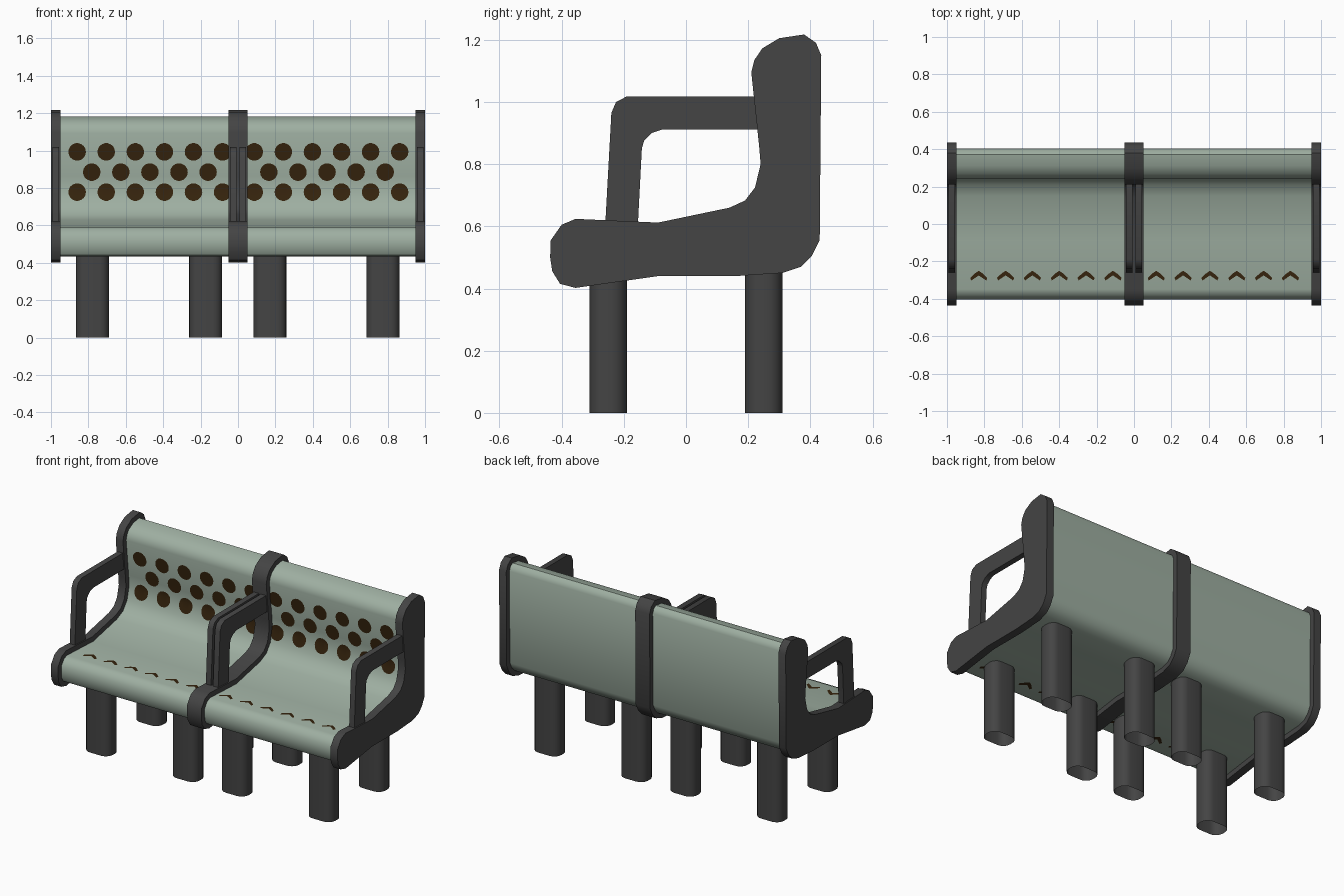
import bpy, bmesh, math
from mathutils import Vector

if "Cube" in bpy.data.objects:
    bpy.data.objects.remove(bpy.data.objects["Cube"])


def material(name, rgb):
    m = bpy.data.materials.new(name)
    m.diffuse_color = (*rgb, 1)
    m.use_nodes = True
    m.node_tree.nodes["Principled BSDF"].inputs["Base Color"].default_value = m.diffuse_color
    return m


GREEN = material("sage green", (0.345, 0.43, 0.36))
DARK = material("charcoal", (0.058, 0.058, 0.058))
BROWN = material("dark brown", (0.036, 0.017, 0.004))

# side outline of the end frames, as (y, z)
FRAME = [(-0.437, 0.50), (-0.435, 0.555), (-0.40, 0.605), (-0.355, 0.624), (-0.09, 0.612),
         (0.14, 0.66), (0.19, 0.683), (0.222, 0.725), (0.24, 0.80), (0.235, 0.86),
         (0.21, 1.095), (0.22, 1.135), (0.245, 1.172), (0.30, 1.205), (0.38, 1.217),
         (0.418, 1.19), (0.435, 1.15), (0.43, 0.555), (0.405, 0.505), (0.37, 0.47),
         (0.31, 0.45), (0.16, 0.44), (-0.09, 0.44), (-0.355, 0.402), (-0.405, 0.415),
         (-0.43, 0.455)]
ARM = [(-0.26, 0.60), (-0.24, 0.965), (-0.225, 1.0), (-0.19, 1.018), (0.26, 1.018),
       (0.26, 0.912), (-0.075, 0.912), (-0.11, 0.90), (-0.135, 0.875), (-0.142, 0.85),
       (-0.155, 0.60)]


def inset(pts, d):
    """Move a clockwise outline inwards by d."""
    out = []
    for i, p in enumerate(pts):
        p = Vector(p)
        a = (p - Vector(pts[i - 1])).normalized()
        b = (Vector(pts[(i + 1) % len(pts)]) - p).normalized()
        na, nb = Vector((a.y, -a.x)), Vector((b.y, -b.x))
        out.append(tuple(p + (na + nb) * d / (1 + na.dot(nb))))
    return out


PANEL = inset(FRAME, 0.032)


def finish(name, bm, mat, angle=40):
    mesh = bpy.data.meshes.new(name)
    bm.to_mesh(mesh)
    bm.free()
    mesh.materials.append(mat)
    mesh.polygons.foreach_set("use_smooth", [True] * len(mesh.polygons))
    mesh.set_sharp_from_angle(angle=math.radians(angle))
    ob = bpy.data.objects.new(name, mesh)
    bpy.context.collection.objects.link(ob)
    return ob


def prism(name, pts, x0, x1, mat):
    bm = bmesh.new()
    f = bm.faces.new([bm.verts.new((x0, y, z)) for y, z in pts])
    ext = bmesh.ops.extrude_face_region(bm, geom=[f], use_keep_orig=True)
    verts = [v for v in ext["geom"] if isinstance(v, bmesh.types.BMVert)]
    bmesh.ops.translate(bm, verts=verts, vec=(x1 - x0, 0, 0))
    bmesh.ops.recalc_face_normals(bm, faces=bm.faces)
    return finish(name, bm, mat)


def lookup(chain, t, key):
    """Interpolate along an outline chain; key is the coordinate given."""
    for p, q in zip(chain, chain[1:]):
        lo, hi = sorted((p[key], q[key]))
        if lo <= t <= hi and hi > lo:
            s = (t - p[key]) / (q[key] - p[key])
            return p[1 - key] + s * (q[1 - key] - p[1 - key])
    return chain[-1][1 - key]


def leg(name, cx, cy):
    """Open tube with a rounded-rectangle section."""
    hx, hy, r = 0.088, 0.06, 0.05
    bm = bmesh.new()
    ring = []
    for k, (sx, sy) in enumerate([(1, 1), (-1, 1), (-1, -1), (1, -1)]):
        for j in range(6):
            a = math.pi / 2 * (k + j / 5)
            ring.append((cx + sx * (hx - r) + r * math.cos(a),
                         cy + sy * (hy - r) + r * math.sin(a)))
    low = [bm.verts.new((x, y, 0)) for x, y in ring]
    top = [bm.verts.new((x, y, 0.49)) for x, y in ring]
    for i in range(len(ring)):
        j = (i + 1) % len(ring)
        bm.faces.new((low[i], low[j], top[j], top[i]))
    finish(name, bm, DARK)


# each half of the bench: panel, two frames, two arms, four legs
for side, o in (("left", -1.0), ("right", 0.0)):
    prism(side + "_seat_and_back", PANEL, o + 0.04, o + 0.96, GREEN)
    for end, x0, x1 in (("a", 0, 0.05), ("b", 0.95, 1.0)):
        prism(f"{side}_frame_{end}", FRAME, o + x0, o + x1, DARK)
        prism(f"{side}_armrest_{end}", ARM, o + x0 + 0.007, o + x1 - 0.007, DARK)
for cx in (-0.778, -0.173, 0.17, 0.775):
    leg("front_leg", cx, -0.25)
    leg("back_leg", cx, 0.25)

# round perforations laid on the front of the backrest
FRONT = PANEL[5:12]
bm = bmesh.new()
R, N = 0.047, 18
for z0, start, count in ((0.993, -0.86, 6), (0.885, -0.782, 5), (0.778, -0.86, 6)):
    for half in (0, 0.947):
        for i in range(count):
            cx = start + half + 0.1555 * i

            def vert(r, k):
                a = 2 * math.pi * k / N
                z = z0 + r * math.sin(a)
                return bm.verts.new((cx + r * math.cos(a), lookup(FRONT, z, 1) - 0.004, z))
            rings = [[vert(r, k) for k in range(N)] for r in (R * 0.5, R)]
            bm.faces.new(rings[0])
            for k in range(N):
                j = (k + 1) % N
                bm.faces.new((rings[0][k], rings[1][k], rings[1][j], rings[0][j]))
finish("backrest_holes", bm, BROWN)

# small chevron slots along the front of the seat, above and below
CHEVRON = [(0, -0.25), (0.022, -0.265), (0.046, -0.288), (0.04, -0.302), (0.015, -0.285),
           (0, -0.275), (-0.015, -0.285), (-0.04, -0.302), (-0.046, -0.288), (-0.022, -0.265)]
TOP, BOTTOM = PANEL[3:5], PANEL[22:24]
bm = bmesh.new()
for half in (0, 0.949):
    for i in range(6):
        cx = -0.83 + half + 0.1435 * i
        for chain, lift, pts in ((TOP, 0.003, CHEVRON[::-1]), (BOTTOM, -0.003, CHEVRON)):
            bm.faces.new([bm.verts.new((cx + x, y, lookup(chain, y, 0) + lift))
                          for x, y in pts])
finish("seat_slots", bm, BROWN)
